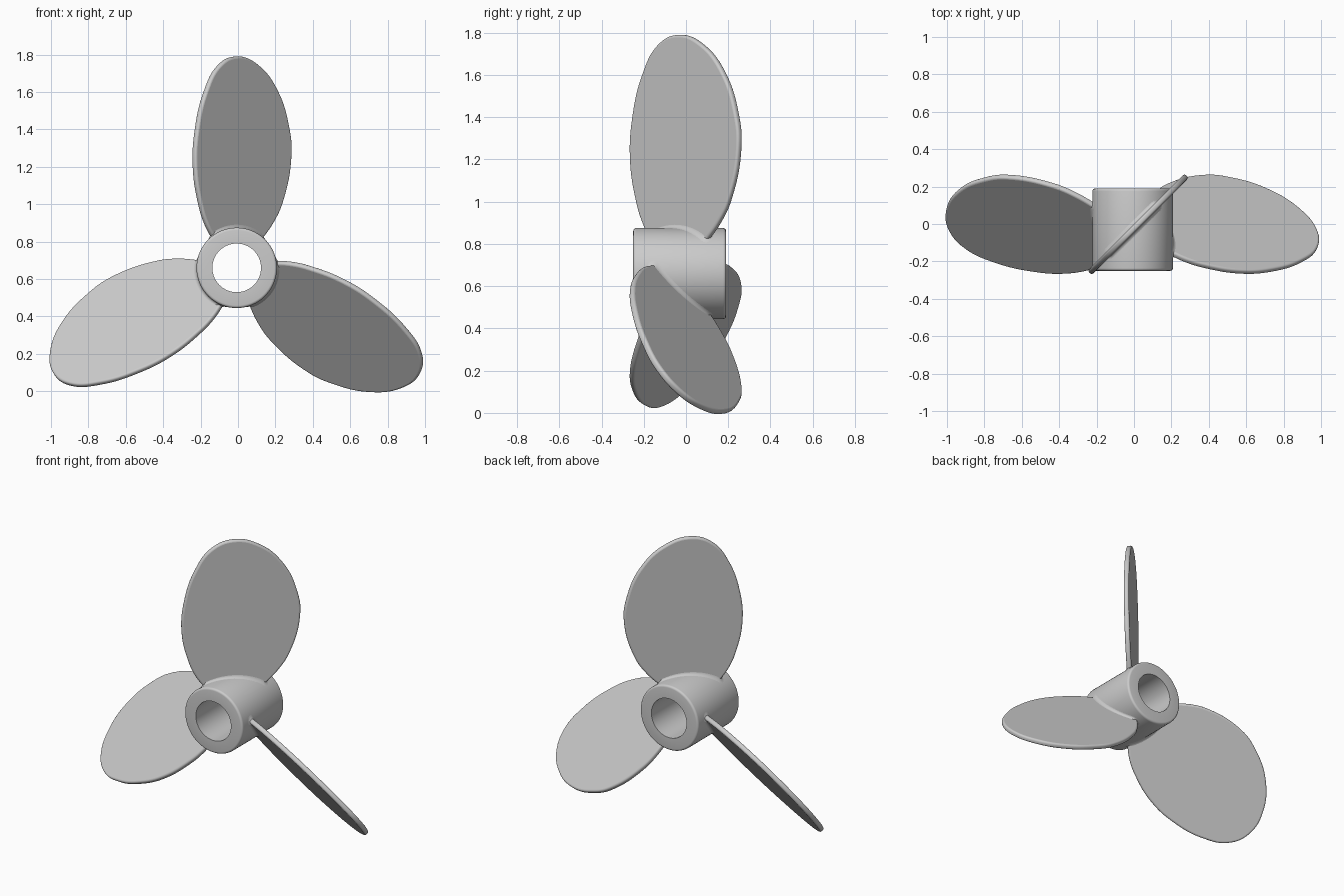
import bpy, bmesh
from math import sin, cos, pi, sqrt, radians
from mathutils import Matrix, Vector

if "Cube" in bpy.data.objects:
    bpy.data.objects.remove(bpy.data.objects["Cube"])

HUB = Vector((-0.007, -0.03, 0.66))   # centre of the propeller axis
R, BORE, HALF, EDGE = 0.215, 0.13, 0.22, 0.014
S = sqrt(0.5)

grey = bpy.data.materials.new("light grey")
grey.use_nodes = True
grey.diffuse_color = (0.6, 0.6, 0.6, 1)
grey.node_tree.nodes["Principled BSDF"].inputs["Base Color"].default_value = (0.6, 0.6, 0.6, 1)


def finish(obj, angle=35):
    obj.data.materials.clear()
    obj.data.materials.append(grey)
    bpy.ops.object.select_all(action='DESELECT')
    obj.select_set(True)
    bpy.context.view_layer.objects.active = obj
    bpy.ops.object.shade_smooth_by_angle(angle=radians(angle))


def mesh_object(name, bm):
    bmesh.ops.recalc_face_normals(bm, faces=bm.faces)
    mesh = bpy.data.meshes.new(name)
    bm.to_mesh(mesh)
    bm.free()
    obj = bpy.data.objects.new(name, mesh)
    bpy.context.collection.objects.link(obj)
    return obj


def loft(bm, rings, closed):
    """Bridge a list of closed point rings with quads."""
    verts = [[bm.verts.new(p) for p in ring] for ring in rings]
    pairs = list(zip(verts, verts[1:]))
    if closed:
        pairs.append((verts[-1], verts[0]))
    for a, b in pairs:
        for i in range(len(a)):
            j = (i + 1) % len(a)
            bm.faces.new((a[i], a[j], b[j], b[i]))


# Hub: tube along y with rounded outer rims
arc = [k * pi / 8 for k in range(5)]
profile = [(BORE, -HALF)]
profile += [(R - EDGE + EDGE * sin(a), -HALF + EDGE - EDGE * cos(a)) for a in arc]
profile += [(R - EDGE + EDGE * cos(a), HALF - EDGE + EDGE * sin(a)) for a in arc]
profile += [(BORE, HALF)]
turns = [2 * pi * k / 64 for k in range(64)]
bm = bmesh.new()
loft(bm, [[(r * cos(t), y, r * sin(t)) for t in turns] for r, y in profile], True)
hub = mesh_object("hub", bm)
hub.location = HUB
finish(hub)

# Blade outline: sideways offset as seen from the front, height above the axis
outline = [(-0.12, 0.14), (-0.17, 0.24), (-0.2, 0.34), (-0.229, 0.54),
           (-0.218, 0.74), (-0.17, 0.945), (-0.1, 1.08), (-0.005, 1.13),
           (0.11, 1.085), (0.215, 0.945), (0.275, 0.75), (0.287, 0.61),
           (0.24, 0.35), (0.19, 0.24), (0.12, 0.14)]
pitch = Matrix(((S, 0, S, 0), (S, 0, -S, 0), (0, 1, 0, 0), (0, 0, 0, 1)))
THICK, ROUND = 0.016, 0.012


def make_blade(name, place):
    curve = bpy.data.curves.new(name, 'CURVE')
    curve.dimensions = '2D'
    curve.fill_mode = 'BOTH'
    curve.resolution_u = 8
    curve.extrude = THICK - ROUND
    curve.bevel_depth = ROUND
    curve.bevel_resolution = 3
    curve.offset = -ROUND
    spline = curve.splines.new('BEZIER')
    spline.bezier_points.add(len(outline) - 1)
    for point, (x, h) in zip(spline.bezier_points, outline):
        point.co = (x / S, h, 0)
        point.handle_left_type = point.handle_right_type = 'AUTO'
    for k in (0, -1):                      # straight root hidden in the hub
        spline.bezier_points[k].handle_left_type = 'VECTOR'
        spline.bezier_points[k].handle_right_type = 'VECTOR'
    spline.use_cyclic_u = True
    obj = bpy.data.objects.new(name, curve)
    bpy.context.collection.objects.link(obj)
    obj.matrix_world = place @ pitch
    bpy.ops.object.select_all(action='DESELECT')
    obj.select_set(True)
    bpy.context.view_layer.objects.active = obj
    bpy.ops.object.convert(target='MESH')
    finish(bpy.context.view_layer.objects.active)


def make_fillet(name, place):
    """Small concave skirt where the blade meets the curved hub."""
    reach, size, rings = 0.175, 0.022, []
    for k in range(5):
        a = k * pi / 8
        out = THICK - 0.001 + size * (1 - cos(a))
        lift = size * (1 - sin(a)) - 0.001
        ring = []
        for side in (1, -1):
            # straight run along one face, then a rounded end
            flat = [(side * reach * (i / 10 - 1), side * out) for i in range(0, 20)]
            end = [(side * (reach + out * sin(t)), side * out * cos(t))
                   for t in [j * pi / 8 for j in range(8)]]
            for u, w in flat + end:
                x = S * (u + w)
                ring.append((x, S * (u - w), sqrt(R * R - x * x) + lift))
        rings.append(ring)
    bm = bmesh.new()
    loft(bm, rings, False)
    obj = mesh_object(name, bm)
    obj.matrix_world = place
    finish(obj, 60)


# Three blades spaced evenly about the hub axis
for k, label in enumerate(("top", "left", "right")):
    place = Matrix.Translation(HUB) @ Matrix.Rotation(k * 2 * pi / 3, 4, 'Y')
    make_blade(label + "_blade", place)
    make_fillet(label + "_blade_fillet", place)
